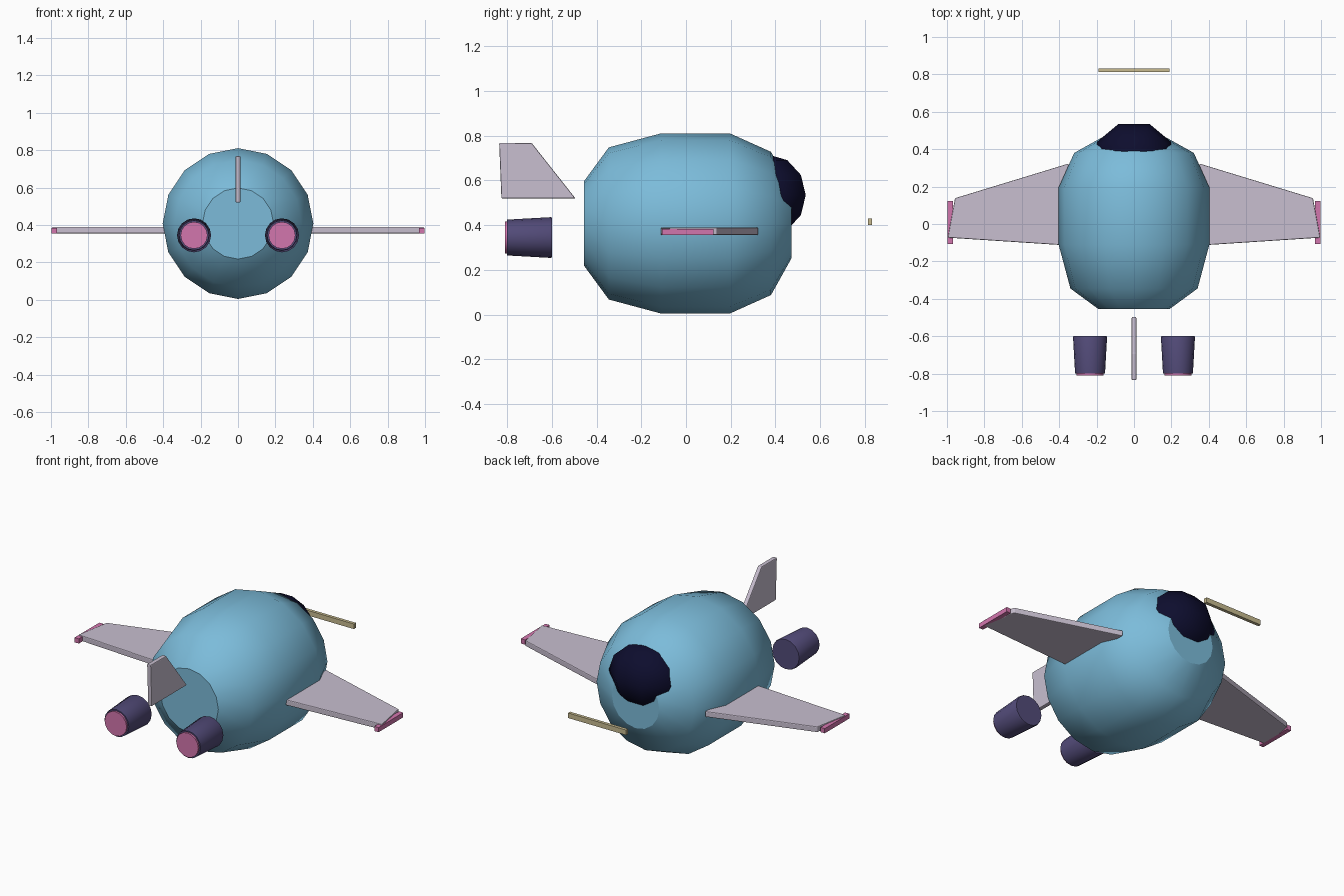
import bpy, bmesh, math
from mathutils import Matrix

cube = bpy.data.objects.get("Cube")
if cube:
    bpy.data.objects.remove(cube, do_unlink=True)


def material(name, rgb):
    m = bpy.data.materials.new(name)
    m.use_nodes = True
    color = (*rgb, 1)
    m.diffuse_color = color
    m.node_tree.nodes["Principled BSDF"].inputs["Base Color"].default_value = color
    return m


sky = material("sky blue", (0.2, 0.5, 0.7))
lavender = material("pale lavender", (0.58, 0.52, 0.63))
pink = material("pink", (0.65, 0.18, 0.42))
purple = material("dark purple", (0.085, 0.07, 0.19))
navy = material("navy", (0.004, 0.004, 0.027))
khaki = material("khaki", (0.58, 0.5, 0.28))


def finish(name, bm, mat):
    bmesh.ops.recalc_face_normals(bm, faces=bm.faces)
    mesh = bpy.data.meshes.new(name)
    bm.to_mesh(mesh)
    bm.free()
    mesh.materials.append(mat)
    obj = bpy.data.objects.new(name, mesh)
    bpy.context.collection.objects.link(obj)
    return obj


def lathe(name, profile, sides, center, mat):
    """Closed solid around the y axis from (y, radius) pairs; end caps stay flat."""
    cx, cz = center
    bm = bmesh.new()
    rings = []
    for y, r in profile:
        angles = [2 * math.pi * i / sides for i in range(sides)]
        rings.append([bm.verts.new((cx + r * math.sin(a), y, cz + r * math.cos(a))) for a in angles])
    for a, b in zip(rings, rings[1:]):
        for i in range(sides):
            j = (i + 1) % sides
            bm.faces.new((a[i], a[j], b[j], b[i])).smooth = True
    bm.faces.new(rings[0])
    bm.faces.new(rings[-1])
    return finish(name, bm, mat)


def slab(name, outline, thickness, mat, bevel=0.005):
    """Extruded outline, given as 3D points on its lower side."""
    bm = bmesh.new()
    face = bm.faces.new([bm.verts.new(p) for p in outline])
    moved = bmesh.ops.extrude_face_region(bm, geom=[face])["geom"]
    bmesh.ops.translate(bm, vec=thickness, verts=[v for v in moved if isinstance(v, bmesh.types.BMVert)])
    obj = finish(name, bm, mat)
    mod = obj.modifiers.new("soft edges", "BEVEL")
    mod.width = bevel
    mod.segments = 2
    return obj


def box(name, low, high, mat):
    bm = bmesh.new()
    size = [h - l for l, h in zip(low, high)]
    mid = [(h + l) / 2 for l, h in zip(low, high)]
    bmesh.ops.create_cube(bm, size=1, matrix=Matrix.Translation(mid) @ Matrix.Diagonal((*size, 1)))
    return finish(name, bm, mat)


# Rounded fuselage
hull = [(-0.455, 0.19), (-0.345, 0.34), (-0.11, 0.403), (0.195, 0.403), (0.38, 0.32), (0.472, 0.155)]
lathe("fuselage", hull, 16, (0, 0.408), sky)

# Dark canopy bulging out of the far end
bm = bmesh.new()
bmesh.ops.create_uvsphere(
    bm, u_segments=8, v_segments=6, radius=1,
    matrix=Matrix.Translation((0, 0.37, 0.535))
    @ Matrix.Diagonal((0.215, 0.179, 0.18, 1))
    @ Matrix.Rotation(math.pi / 8, 4, "Z"))
for f in bm.faces:
    f.smooth = True
finish("canopy", bm, navy)

# Mirrored wings, wing tips and engines
for side, label in ((1, "left"), (-1, "right")):
    plan = [(0.35, 0.323), (0.957, 0.138), (0.995, -0.073), (0.35, -0.115)]
    slab(label + "_wing", [(side * x, y, 0.356) for x, y in plan], (0, 0, 0.034), lavender)
    xs = sorted((side * 0.968, side * 0.996))
    box(label + "_wing_tip", (xs[0], -0.107, 0.356), (xs[1], 0.124, 0.384), pink)
    spot = (side * 0.235, 0.345)
    lathe(label + "_engine", [(-0.80, 0.08), (-0.605, 0.091), (-0.598, 0.088)], 16, spot, purple)
    lathe(label + "_engine_glow", [(-0.81, 0.072), (-0.79, 0.072)], 16, spot, pink)

# Upright fin
fin = [(-0.835, 0.768), (-0.69, 0.768), (-0.494, 0.52), (-0.825, 0.52)]
slab("tail_fin", [(-0.013, y, z) for y, z in fin], (0.026, 0, 0), lavender)

# Loose cross bar
box("cross_bar", (-0.19, 0.813, 0.4), (0.19, 0.832, 0.43), khaki)
